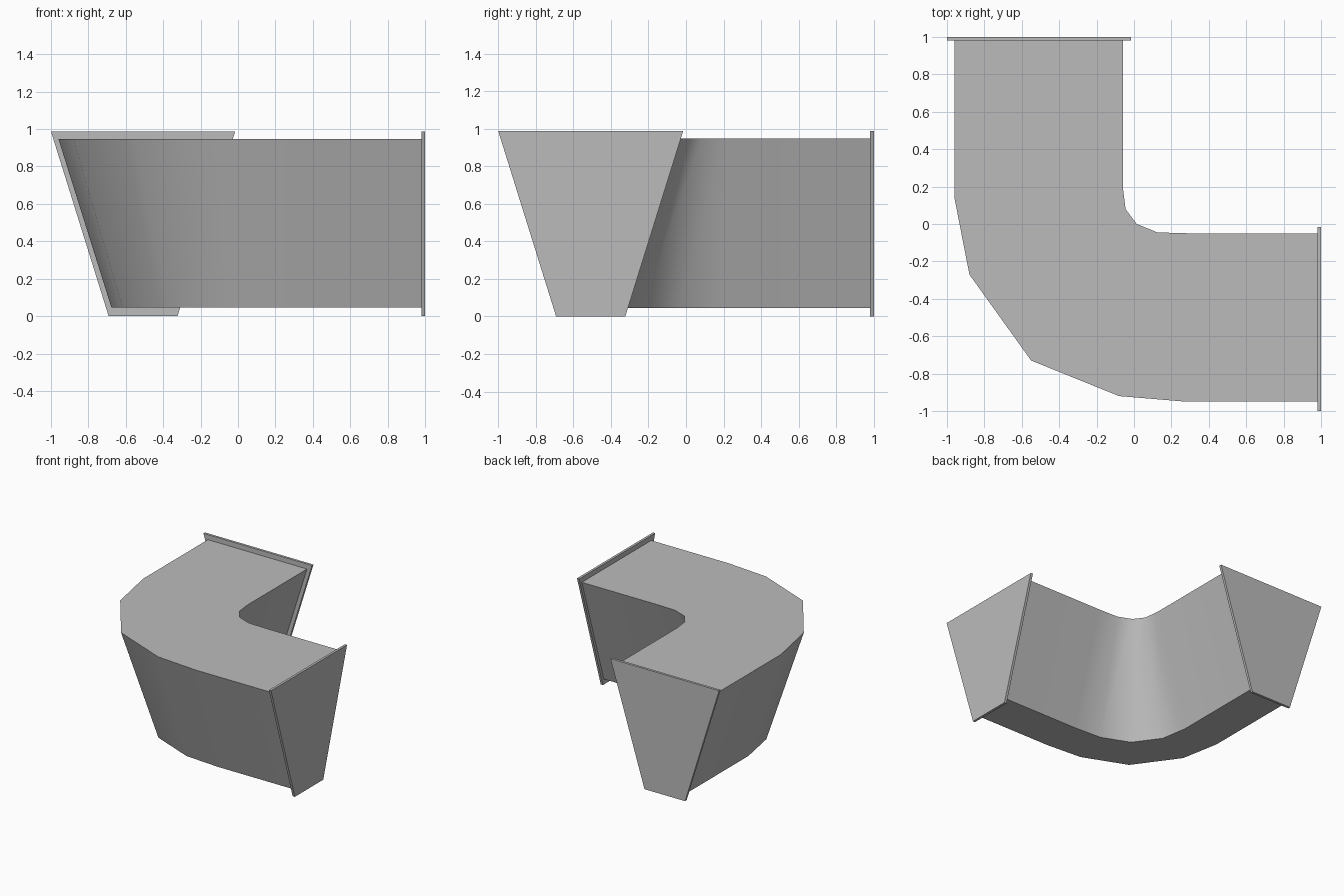
import bpy, bmesh, math
from mathutils import Vector

cube = bpy.data.objects.get("Cube")
if cube:
    bpy.data.objects.remove(cube, do_unlink=True)

# One plain grey for the whole duct
GREY = (0.5, 0.5, 0.5, 1)
grey = bpy.data.materials.new("plain grey")
grey.use_nodes = True
grey.diffuse_color = GREY
grey.node_tree.nodes["Principled BSDF"].inputs["Base Color"].default_value = GREY


def section(outer, inner, bottom, top, inset):
    """Trapezoid cross-section; inset is the fraction the base narrows on each side."""
    o, i = Vector(outer), Vector(inner)
    base_o, base_i = o.lerp(i, inset), i.lerp(o, inset)
    return [(*o, top), (*i, top), (*base_i, bottom), (*base_o, bottom)]


def loft(name, sections):
    """Skin a run of cross-sections and cap both ends."""
    bm = bmesh.new()
    rings = [[bm.verts.new(p) for p in s] for s in sections]
    for a, b in zip(rings, rings[1:]):
        for k in range(4):
            n = (k + 1) % 4
            bm.faces.new((a[k], a[n], b[n], b[k]))
    bm.faces.new(rings[0])
    bm.faces.new(rings[-1])
    bmesh.ops.recalc_face_normals(bm, faces=bm.faces)
    mesh = bpy.data.meshes.new(name)
    bm.to_mesh(mesh)
    bm.free()
    obj = bpy.data.objects.new(name, mesh)
    bpy.context.collection.objects.link(obj)
    mesh.materials.append(grey)
    bpy.ops.object.select_all(action='DESELECT')
    obj.select_set(True)
    bpy.context.view_layer.objects.active = obj
    bpy.ops.object.shade_smooth_by_angle(angle=math.radians(40))
    return obj


# Bent duct: outer and inner top edge points along the turn
stations = [
    ((-0.96, 0.99), (-0.06, 0.99)),
    ((-0.96, 0.14), (-0.06, 0.20)),
    ((-0.88, -0.27), (-0.045, 0.08)),
    ((-0.55, -0.73), (0.015, 0.0)),
    ((-0.08, -0.92), (0.125, -0.045)),
    ((0.28, -0.95), (0.30, -0.05)),
    ((0.99, -0.95), (0.99, -0.05)),
]
loft("duct_elbow", [section(o, i, 0.045, 0.947, 0.315) for o, i in stations])

# End flanges: slightly larger trapezoid plates
FAR, NEAR = -1.0, -0.015
loft("back_flange", [section((FAR, y), (NEAR, y), 0, 0.988, 0.313) for y in (0.98, 1.0)])
loft("left_flange", [section((x, FAR), (x, NEAR), 0, 0.988, 0.313) for x in (0.98, 1.0)])
